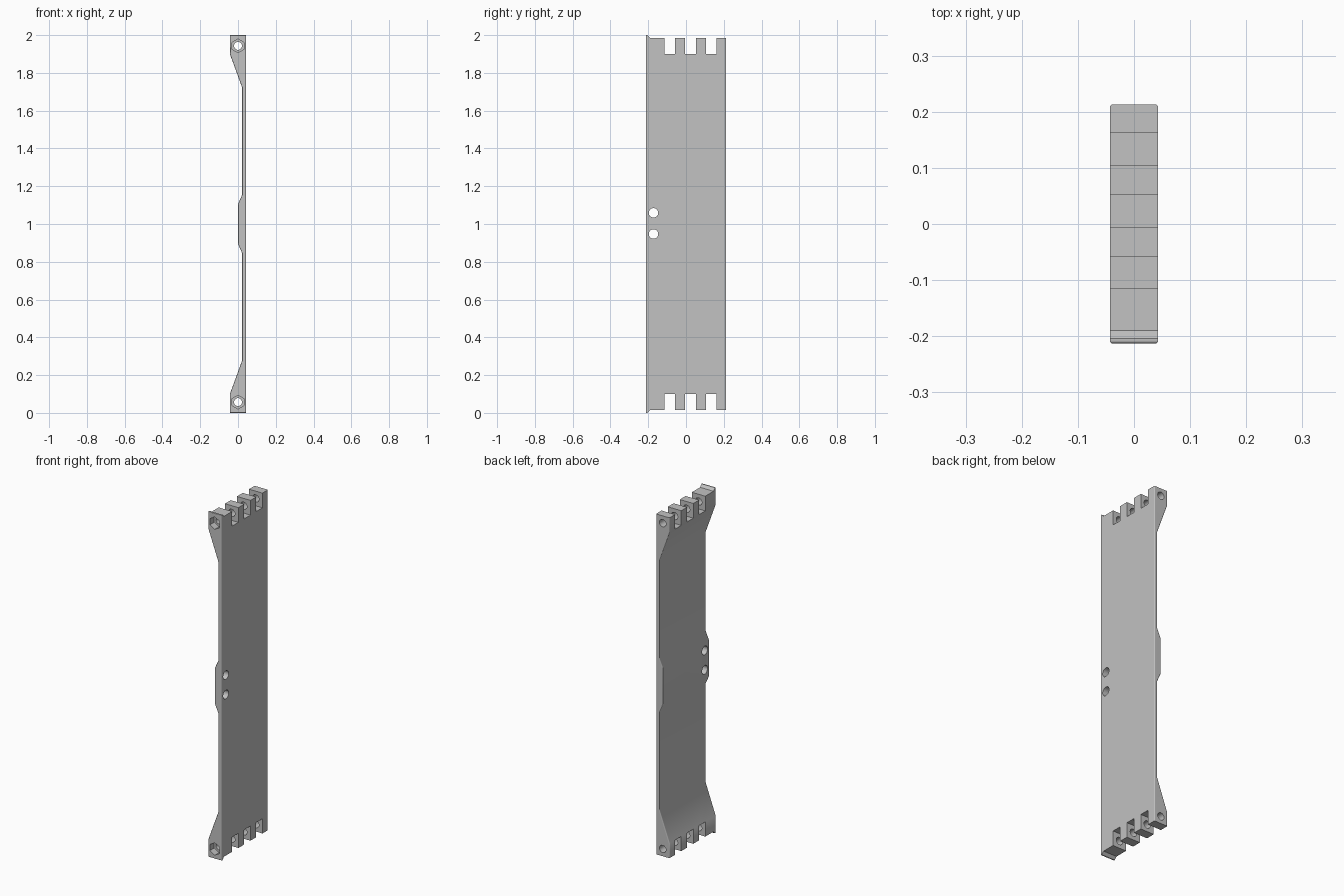
import bpy, bmesh, math
from mathutils import Matrix

if "Cube" in bpy.data.objects:
    bpy.data.objects.remove(bpy.data.objects["Cube"], do_unlink=True)

grey = bpy.data.materials.new("plain grey")
grey.use_nodes = True
colour = (0.54, 0.54, 0.54, 1)
grey.diffuse_color = colour
grey.node_tree.nodes["Principled BSDF"].inputs["Base Color"].default_value = colour

HALF_DEPTH = 0.213
MID = 1.0


def finish(bm, name):
    bmesh.ops.recalc_face_normals(bm, faces=bm.faces)
    mesh = bpy.data.meshes.new(name)
    bm.to_mesh(mesh)
    bm.free()
    mesh.materials.append(grey)
    obj = bpy.data.objects.new(name, mesh)
    bpy.context.collection.objects.link(obj)
    return obj


def prism(name, points, direction, bevel=0.0):
    """Extrude a closed outline; optionally round the rims of both ends."""
    bm = bmesh.new()
    face = bm.faces.new([bm.verts.new(p) for p in points])
    new = bmesh.ops.extrude_face_region(bm, geom=[face], use_keep_orig=True)["geom"]
    bmesh.ops.translate(bm, vec=direction, verts=[v for v in new if isinstance(v, bmesh.types.BMVert)])
    bmesh.ops.recalc_face_normals(bm, faces=bm.faces)
    if bevel:
        rims = [e for e in bm.edges if abs(e.verts[0].co.y - e.verts[1].co.y) < 1e-5]
        bmesh.ops.bevel(bm, geom=rims, offset=bevel, segments=3, profile=0.5, affect="EDGES")
    return finish(bm, name)


def rod(name, centre, radius, length, axis, sides=32):
    bm = bmesh.new()
    bmesh.ops.create_cone(bm, cap_ends=True, segments=sides, radius1=radius,
                          radius2=radius, depth=length)
    turn = Matrix.Rotation(math.pi / 2, 4, "Y" if axis == "x" else "X")
    bm.transform(Matrix.Translation(centre) @ turn)
    return finish(bm, name)


def cut(target, cutter):
    cutter.hide_render = True
    mod = target.modifiers.new("cut", "BOOLEAN")
    mod.operation = "DIFFERENCE"
    mod.solver = "EXACT"
    mod.object = cutter
    bpy.context.view_layer.objects.active = target
    bpy.ops.object.modifier_apply(modifier=mod.name)
    bpy.data.objects.remove(cutter, do_unlink=True)


# Side panel: thick ends, thin web and a raised pad in the middle
upper = [(-0.043, 1.0), (-0.043, 0.9), (0.022, 0.722), (0.022, 0.155), (0.0, 0.105)]
inner = upper + [(x, -h) for x, h in reversed(upper)]
outline = [(x, -HALF_DEPTH, MID + h) for x, h in inner + [(0.043, -1.0), (0.043, 1.0)]]
panel = prism("side_panel", outline, (0, 2 * HALF_DEPTH, 0), bevel=0.005)

# Comb of hinge teeth at each end, with a raised lip along the front
TOOTH, ROOT = 0.985, 0.9
comb = [(-0.207, 1.003), (-0.19, TOOTH)]
for start, end in ((-0.115, -0.058), (-0.005, 0.052), (0.105, 0.162)):
    comb += [(start, TOOTH), (start, ROOT), (end, ROOT), (end, TOOTH)]
comb += [(0.3, TOOTH), (0.3, 1.1), (-0.207, 1.1)]
for sign in (1, -1):
    cut(panel, prism("comb_cutter", [(-0.1, y, MID + sign * h) for y, h in comb], (0.2, 0, 0)))

# Hinge pin bores with hexagonal nut pockets at the front
for sign in (1, -1):
    z = MID + sign * 0.943
    cut(panel, rod("pin_bore_cutter", (0, 0, z), 0.021, 1, "y"))
    cut(panel, rod("nut_pocket_cutter", (0, -HALF_DEPTH, z), 0.036, 0.08, "y", sides=6))

# Pair of screw holes through the pad
for sign in (1, -1):
    cut(panel, rod("screw_hole_cutter", (0, -0.172, MID + 0.003 + sign * 0.056), 0.025, 0.4, "x"))

# Smooth shading that keeps the corners crisp
bpy.ops.object.select_all(action="DESELECT")
panel.select_set(True)
bpy.context.view_layer.objects.active = panel
bpy.ops.object.shade_smooth_by_angle(angle=math.radians(35))
weighted = panel.modifiers.new("weighted_normals", "WEIGHTED_NORMAL")
weighted.keep_sharp = True
